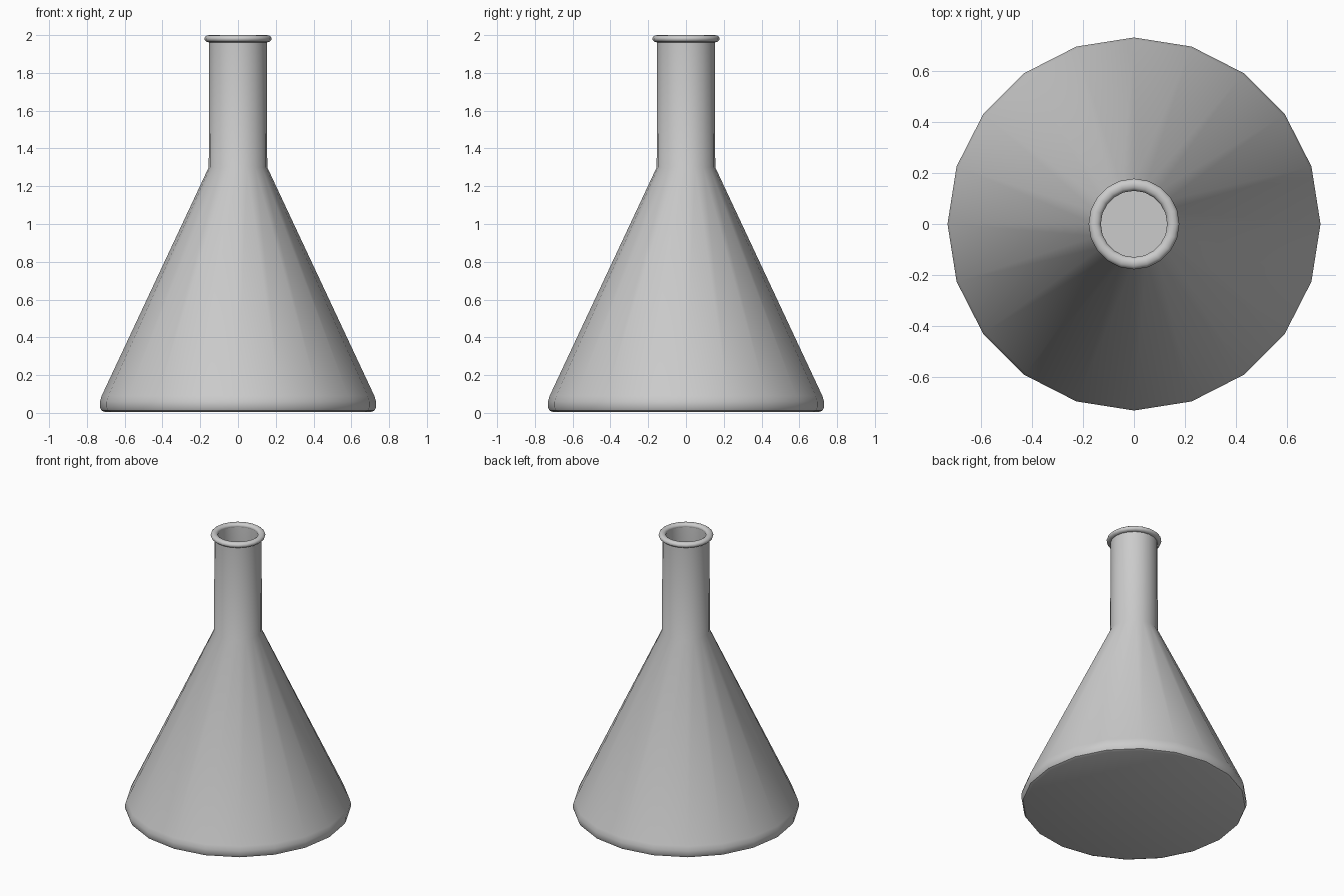
import bpy
import bmesh
import math

if "Cube" in bpy.data.objects:
    bpy.data.objects.remove(bpy.data.objects["Cube"])

SIDES = 20


def lathe(name, profile, closed=False, angle=40):
    """Revolve an (r, z) profile around z; points at r = 0 become poles."""
    bm = bmesh.new()
    rings = []
    for r, z in profile:
        if r == 0:
            rings.append([bm.verts.new((0, 0, z))] * SIDES)
        else:
            rings.append([bm.verts.new((r * math.cos(2 * math.pi * i / SIDES),
                                        r * math.sin(2 * math.pi * i / SIDES), z))
                          for i in range(SIDES)])
    pairs = list(zip(rings, rings[1:]))
    if closed:
        pairs.append((rings[-1], rings[0]))
    for a, b in pairs:
        for i in range(SIDES):
            j = (i + 1) % SIDES
            corners = list(dict.fromkeys((a[i], a[j], b[j], b[i])))
            bm.faces.new(corners)
    bmesh.ops.recalc_face_normals(bm, faces=bm.faces)
    mesh = bpy.data.meshes.new(name)
    bm.to_mesh(mesh)
    bm.free()
    obj = bpy.data.objects.new(name, mesh)
    bpy.context.collection.objects.link(obj)
    bpy.ops.object.select_all(action='DESELECT')
    obj.select_set(True)
    bpy.context.view_layer.objects.active = obj
    bpy.ops.object.shade_smooth_by_angle(angle=math.radians(angle))
    return obj


# Hollow flask: outer wall up the neck, then inner wall down to the floor
outer = [(0, 0.005), (0.705, 0.005), (0.722, 0.012), (0.731, 0.03),
         (0.731, 0.06), (0.722, 0.09), (0.155, 1.3), (0.153, 1.98)]
inner = [(0.132, 1.98), (0.132, 1.295), (0.698, 0.085), (0.707, 0.06),
         (0.705, 0.04), (0.69, 0.027), (0, 0.027)]
lathe("flask_body", outer + inner)

# Rounded, slightly flattened lip around the mouth
lip = [(0.154 + 0.024 * math.cos(2 * math.pi * k / 12),
        1.981 + 0.019 * math.sin(2 * math.pi * k / 12)) for k in range(12)]
lathe("mouth_lip", lip, closed=True)
